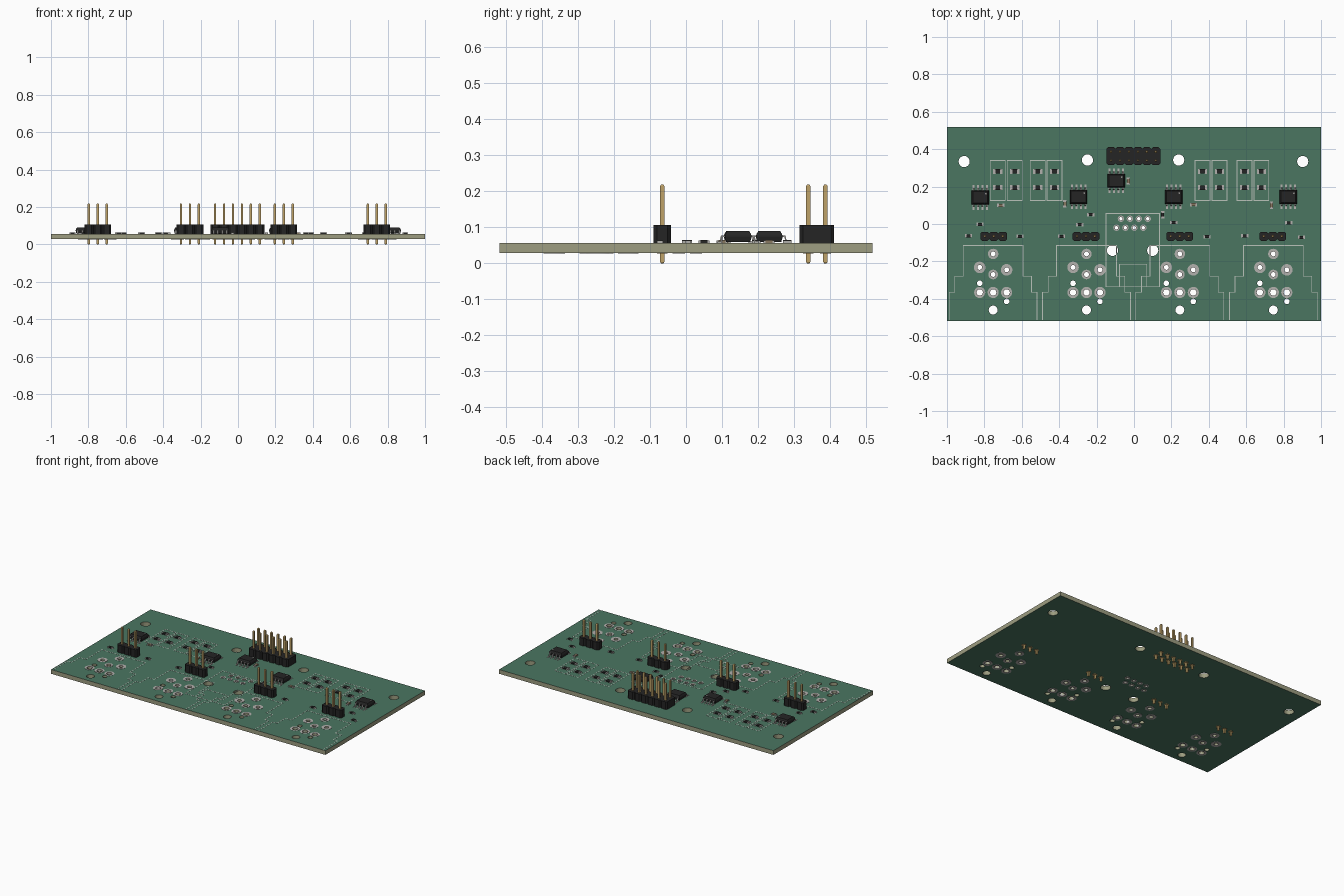
import bpy, bmesh, math
from mathutils import Vector

if "Cube" in bpy.data.objects:
    bpy.data.objects.remove(bpy.data.objects["Cube"])

ZB, ZT, HY = 0.028, 0.0556, 0.518      # board underside, top, half depth
PITCH = 0.0478


def mat(name, r, g, b):
    m = bpy.data.materials.new(name)
    m.diffuse_color = (r, g, b, 1)
    m.use_nodes = True
    m.node_tree.nodes["Principled BSDF"].inputs["Base Color"].default_value = m.diffuse_color
    return m


GREEN = mat("solder_mask", 0.07, 0.18, 0.12)
EDGE = mat("fibreglass", 0.34, 0.34, 0.22)
BLACK = mat("black_plastic", 0.018, 0.018, 0.018)
GOLD = mat("gold", 0.52, 0.36, 0.14)
TIN = mat("tin", 0.45, 0.44, 0.42)
SILK = mat("silkscreen", 0.5, 0.55, 0.5)
TAN = mat("capacitor_body", 0.25, 0.19, 0.12)


def finish(bm, name, material, smooth=False):
    bmesh.ops.recalc_face_normals(bm, faces=bm.faces)
    me = bpy.data.meshes.new(name)
    bm.to_mesh(me)
    bm.free()
    me.materials.append(material)
    ob = bpy.data.objects.new(name, me)
    bpy.context.collection.objects.link(ob)
    if smooth:
        bpy.ops.object.select_all(action='DESELECT')
        ob.select_set(True)
        bpy.context.view_layer.objects.active = ob
        bpy.ops.object.shade_smooth_by_angle()
    return ob


def loft(bm, rings):
    """Skin closed rings of points and cap both ends."""
    vs = [[bm.verts.new(p) for p in r] for r in rings]
    n = len(vs[0])
    for a, b in zip(vs, vs[1:]):
        for i in range(n):
            bm.faces.new((a[i], a[(i + 1) % n], b[(i + 1) % n], b[i]))
    bm.faces.new(vs[0])
    bm.faces.new(vs[-1])


def rect(x, y, w, d, z):
    return [(x + sx * w / 2, y + sy * d / 2, z)
            for sx, sy in ((-1, -1), (1, -1), (1, 1), (-1, 1))]


def box(bm, x, y, w, d, z0, z1):
    loft(bm, [rect(x, y, w, d, z0), rect(x, y, w, d, z1)])


def circle(x, y, r, n=20):
    return [(x + r * math.cos(2 * math.pi * i / n), y + r * math.sin(2 * math.pi * i / n))
            for i in range(n)]


def bobbin(bm, x, y, ri, ro, n=20):
    """Plated hole: flat ring on each face joined by a barrel."""
    e = 0.0012
    prof = [(ro, ZB), (ro, ZB - e), (ri, ZB - e), (ri, ZT + e), (ro, ZT + e), (ro, ZT)]
    rows = [[bm.verts.new((px, py, z)) for px, py in circle(x, y, r, n)] for r, z in prof]
    for a, b in zip(rows, rows[1:]):
        for i in range(n):
            bm.faces.new((a[i], a[(i + 1) % n], b[(i + 1) % n], b[i]))


# hole layout
PORTS = [-0.753, -0.254, 0.245, 0.745]
holes = [(-0.908, 0.334, 0.03), (-0.249, 0.342, 0.03), (0.239, 0.342, 0.03),
         (0.902, 0.334, 0.03), (-0.115, -0.141, 0.03), (0.1, -0.141, 0.03)]
pads = []
for px in PORTS:
    holes += [(px - 0.072, -0.317, 0.015), (px + 0.072, -0.414, 0.015), (px, -0.46, 0.024)]
    pads += [(px + dx, -0.366, 0.017, 0.03) for dx in (-0.072, 0, 0.072)]
    pads += [(px, -0.16, 0.013, 0.028), (px - 0.072, -0.232, 0.013, 0.031),
             (px + 0.072, -0.245, 0.013, 0.031), (px, -0.27, 0.013, 0.026)]
for i in range(4):
    pads += [(-0.07 + i * PITCH, 0.028, 0.009, 0.017), (-0.094 + i * PITCH, -0.02, 0.009, 0.017)]

# board: filled outline with holes, extruded
cu = bpy.data.curves.new("board_outline", 'CURVE')
cu.dimensions, cu.fill_mode, cu.extrude = '2D', 'BOTH', (ZT - ZB) / 2
loops = [[p[:2] for p in rect(0, 0, 2, 2 * HY, 0)]]
loops += [circle(x, y, r) for x, y, r in holes] + [circle(x, y, ri) for x, y, ri, ro in pads]
for pts in loops:
    s = cu.splines.new('POLY')
    s.points.add(len(pts) - 1)
    for p, (x, y) in zip(s.points, pts):
        p.co = (x, y, 0, 1)
    s.use_cyclic_u = True
tmp = bpy.data.objects.new("outline_helper", cu)
bpy.context.collection.objects.link(tmp)
me = bpy.data.meshes.new_from_object(tmp.evaluated_get(bpy.context.evaluated_depsgraph_get()))
bm = bmesh.new()
bm.from_mesh(me)
bpy.data.objects.remove(tmp)
bmesh.ops.remove_doubles(bm, verts=bm.verts, dist=1e-5)
bmesh.ops.translate(bm, verts=bm.verts, vec=(0, 0, (ZT + ZB) / 2))
board = finish(bm, "board", GREEN)
board.data.materials.clear()
board.data.materials.append(GREEN)
board.data.materials.append(EDGE)
for f in board.data.polygons:
    f.use_smooth = False
    f.material_index = 0 if abs(f.normal.z) > 0.9 else 1

# plated connector holes
bm = bmesh.new()
for p in pads:
    bobbin(bm, *p)
finish(bm, "plated_holes", TIN, True)


# pin headers: chamfered housing segments plus square pins with tapered tips
def header(name, cx, cy, cols, rows):
    hous, pins = bmesh.new(), bmesh.new()
    h, d, c = PITCH / 2, PITCH * rows / 2, 0.009
    for i in range(cols):
        x = cx + (i - (cols - 1) / 2) * PITCH
        octo = [(-h, -d + c), (-h + c, -d), (h - c, -d), (h, -d + c),
                (h, d - c), (h - c, d), (-h + c, d), (-h, d - c)]
        loft(hous, [[(x + a, cy + b, z) for a, b in octo] for z in (ZT, 0.1056)])
        for j in range(rows):
            y = cy + (j - (rows - 1) / 2) * PITCH
            loft(pins, [rect(x, y, w, w, z) for w, z in
                        ((0.007, 0), (0.0122, 0.004), (0.0122, 0.214), (0.007, 0.218))])
            bobbin(pins, x, y, 0.008, 0.015, 12)
    finish(hous, name + "_housing", BLACK)
    finish(pins, name + "_pins", GOLD)


for k, x in enumerate((-0.75, -0.257, 0.245, 0.742)):
    header(f"port_header_{k + 1}", x, -0.066, 3, 1)
header("main_header", -0.003, 0.363, 6, 2)

# eight-lead chips
for k, (x, y) in enumerate([(-0.822, 0.142), (-0.296, 0.145), (-0.095, 0.231),
                            (0.212, 0.145), (0.825, 0.145)]):
    body, leads, dot = bmesh.new(), bmesh.new(), bmesh.new()
    loft(body, [rect(x, y, 0.092 - t, 0.074 - t, z) for t, z in
                ((0.007, 0.0595), (0, 0.073), (0, 0.077), (0.006, 0.0835), (0.013, 0.089))])
    prof = [(0.034, 0.077), (0.045, 0.077), (0.049, 0.0605), (0.058, 0.0605),
            (0.058, ZT), (0.046, ZT), (0.042, 0.073), (0.034, 0.073)]
    for i in range(4):
        lx = x + (i - 1.5) * PITCH / 2
        for s in (-1, 1):
            loft(leads, [[(lx + w, y + s * a, z) for a, z in prof] for w in (-0.004, 0.004)])
            box(leads, lx, y + s * 0.051, 0.011, 0.03, ZT - 0.001, ZT + 0.001)
    loft(dot, [[(a, b, z) for a, b in circle(x + 0.03, y + 0.02, 0.004, 12)]
               for z in (0.0885, 0.0894)])
    finish(body, f"chip_body_{k + 1}", BLACK)
    finish(leads, f"chip_leads_{k + 1}", TIN)
    finish(dot, f"chip_pin_mark_{k + 1}", TIN)

# chip resistors and capacitors
res, caps, ends = bmesh.new(), bmesh.new(), bmesh.new()


def passive(bm, x, y, w, d, vertical=False):
    def part(b, off, pw, pd, z0, z1):
        if vertical:
            box(b, x, y + off, pd, pw, z0, z1)
        else:
            box(b, x + off, y, pw, pd, z0, z1)
    part(bm, 0, w * 0.66, d, ZT + 0.001, 0.0642)
    for s in (-1, 1):
        part(ends, s * w * 0.415, w * 0.17, d, ZT, 0.0638)
        part(ends, s * w * 0.47, w * 0.36, d * 1.15, ZT - 0.001, ZT + 0.001)


GROUPS = [-0.728, -0.638, -0.515, -0.425, 0.366, 0.457, 0.591, 0.681]
for x in GROUPS:
    for y in (0.281, 0.195):
        passive(res, x, y, 0.038, 0.024)
for x, y in [(-0.823, -0.002), (-0.885, -0.064), (-0.61, -0.066), (-0.232, 0.05),
             (-0.29, -0.003), (-0.388, -0.066), (0.212, 0.008), (0.39, -0.067),
             (0.592, -0.064), (0.827, 0.006), (0.895, -0.072)]:
    passive(res, x, y, 0.03, 0.016)
passive(res, 0.153, 0.05, 0.03, 0.016, True)
for x, y in [(-0.712, 0.1), (0.318, 0.103)]:
    passive(caps, x, y, 0.03, 0.016)
for x, y in [(-0.37, 0.108), (0.735, 0.1), (-0.03, 0.23)]:
    passive(caps, x, y, 0.03, 0.016, True)
finish(res, "resistors", BLACK)
finish(caps, "capacitors", TAN)
finish(ends, "solder_ends", TIN)

# printed part outlines
bm = bmesh.new()


def path(pts):
    for a, b in zip(pts, pts[1:]):
        box(bm, (a[0] + b[0]) / 2, (a[1] + b[1]) / 2, abs(a[0] - b[0]) + 0.004,
            abs(a[1] - b[1]) + 0.004, ZT - 0.001, ZT + 0.0007)


def frame(x0, x1, y0, y1):
    path([(x0, y0), (x1, y0), (x1, y1), (x0, y1), (x0, y0)])


for px in PORTS:
    for s in (-1, 1):
        path([(px, -0.115), (px + s * 0.16, -0.115), (px + s * 0.16, -0.28),
              (px + s * 0.205, -0.28), (px + s * 0.205, -0.365),
              (px + s * 0.235, -0.365), (px + s * 0.235, -0.51)])
for x in GROUPS:
    frame(x - 0.04, x + 0.04, 0.125, 0.339)
frame(-0.15, 0.137, -0.335, 0.056)
path([(-0.078, -0.335), (-0.078, -0.215), (0.068, -0.215), (0.068, -0.335)])
finish(bm, "printed_outlines", SILK)
